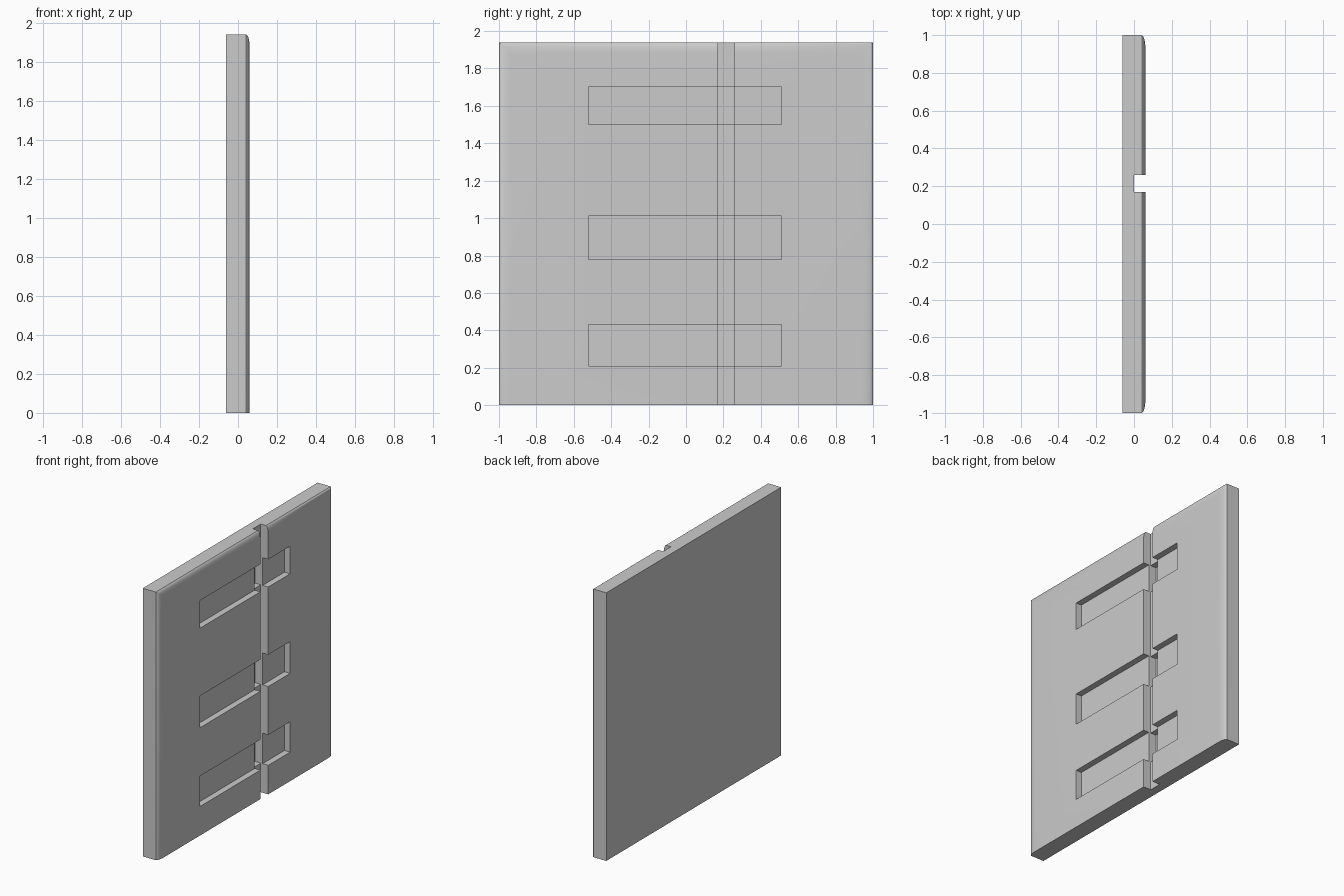
import bpy, bmesh
from mathutils import Vector

if "Cube" in bpy.data.objects:
    bpy.data.objects.remove(bpy.data.objects["Cube"])

HEIGHT, FRONT, BACK = 1.94, 0.06, -0.062
SLOTS = [(0.21, 0.43), (0.78, 1.01), (1.50, 1.70)]
GROOVE = (0.17, 0.26)


def make_object(name, bm):
    bmesh.ops.recalc_face_normals(bm, faces=bm.faces)
    mesh = bpy.data.meshes.new(name)
    bm.to_mesh(mesh)
    bm.free()
    obj = bpy.data.objects.new(name, mesh)
    bpy.context.collection.objects.link(obj)
    return obj


def carve(target, name, x0, y0, y1, z0, z1):
    """Cut a box pocket from the face down to depth x0."""
    bm = bmesh.new()
    bmesh.ops.create_cube(bm, size=1)
    bmesh.ops.scale(bm, vec=(0.2 - x0, y1 - y0, z1 - z0), verts=bm.verts)
    bmesh.ops.translate(bm, vec=Vector(((0.2 + x0) / 2, (y0 + y1) / 2, (z0 + z1) / 2)), verts=bm.verts)
    cutter = make_object(name, bm)
    cutter.hide_render = True
    mod = target.modifiers.new(name, 'BOOLEAN')
    mod.operation = 'DIFFERENCE'
    mod.solver = 'EXACT'
    mod.object = cutter
    bpy.context.view_layer.objects.active = target
    bpy.ops.object.modifier_apply(modifier=name)
    bpy.data.objects.remove(cutter)


# Panel: outline rings stepped inward on the sides and top; the bottom stays square
rings = [(0, BACK), (0, 0.042), (0.004, 0.047), (0.012, 0.052),
         (0.026, 0.056), (0.042, 0.059), (0.06, FRONT)]
bm = bmesh.new()
loops = []
for inset, x in rings:
    w, top = 1 - inset, HEIGHT - inset
    loops.append([bm.verts.new(p) for p in ((x, -w, 0), (x, w, 0), (x, w, top), (x, -w, top))])
for a, b in zip(loops, loops[1:]):
    for i in range(4):
        j = (i + 1) % 4
        bm.faces.new((a[i], a[j], b[j], b[i]))
bm.faces.new(loops[0])
bm.faces.new(loops[-1])
panel = make_object("panel", bm)

# Horizontal slots, then the vertical groove, which runs deeper where it crosses a slot
for z0, z1 in SLOTS:
    carve(panel, "slot_cutter", 0.015, -0.52, 0.51, z0, z1)
carve(panel, "groove_cutter", 0.0, *GROOVE, -0.1, HEIGHT + 0.1)
for z0, z1 in SLOTS:
    carve(panel, "crossing_cutter", -0.045, *GROOVE, z0, z1)

# Smooth the rounded border, keep carved edges crisp
bpy.ops.object.select_all(action='DESELECT')
panel.select_set(True)
bpy.context.view_layer.objects.active = panel
bpy.ops.object.shade_smooth_by_angle(angle=0.6)
